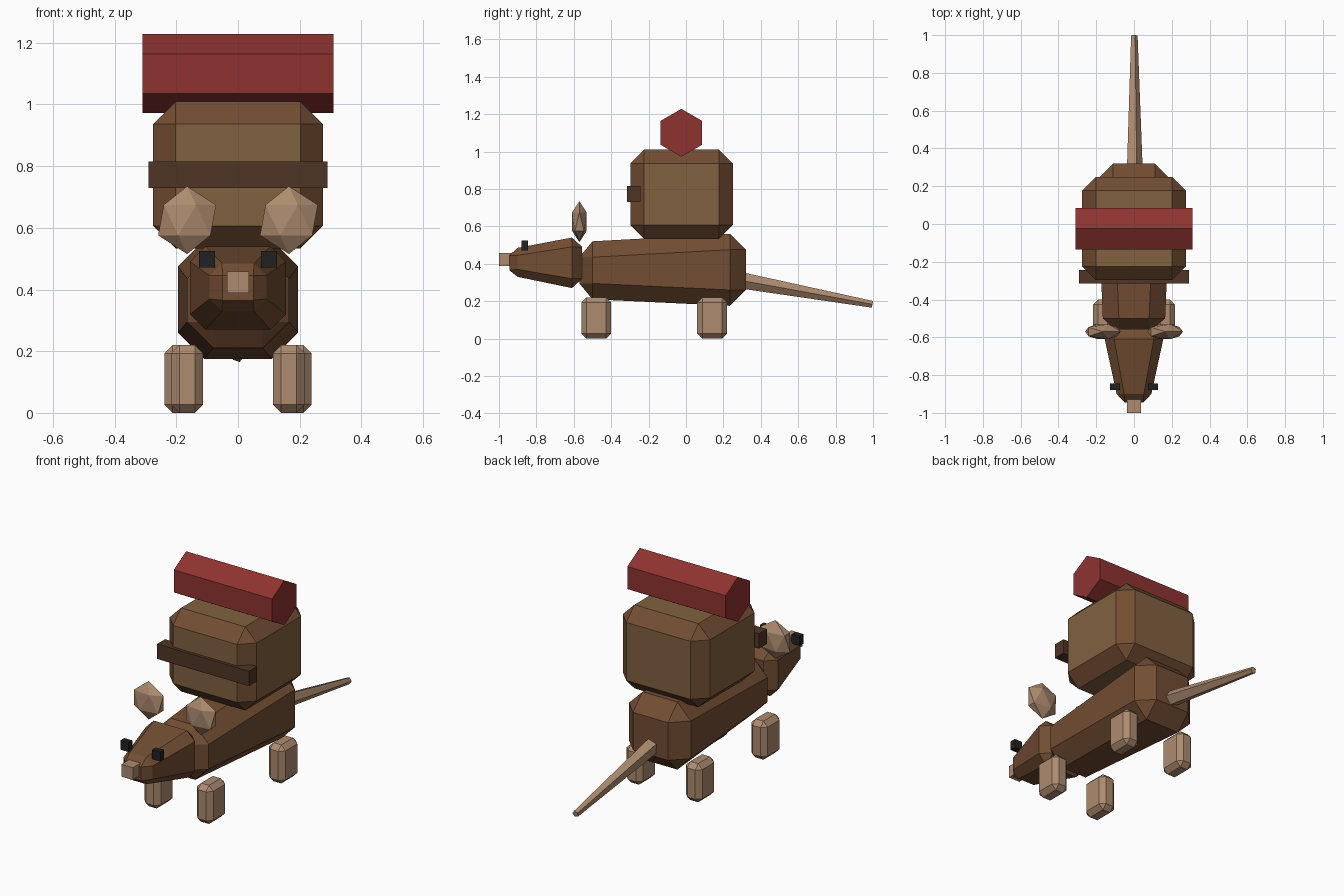
import bpy, bmesh, math
from mathutils import Vector, Matrix

if "Cube" in bpy.data.objects:
    bpy.data.objects.remove(bpy.data.objects["Cube"])


def mat(name, r, g, b):
    m = bpy.data.materials.new(name)
    m.diffuse_color = (r, g, b, 1)
    m.use_nodes = True
    m.node_tree.nodes["Principled BSDF"].inputs["Base Color"].default_value = m.diffuse_color
    return m


FUR = mat("brown_fur", 0.17, 0.075, 0.033)
CANVAS = mat("canvas", 0.22, 0.12, 0.05)
SKIN = mat("skin", 0.42, 0.26, 0.16)
RED = mat("red_cloth", 0.27, 0.033, 0.03)
LEATHER = mat("leather", 0.08, 0.035, 0.018)
BLACK = mat("black", 0.015, 0.015, 0.017)


def add(name, bm, *mats):
    bmesh.ops.recalc_face_normals(bm, faces=bm.faces)
    me = bpy.data.meshes.new(name)
    bm.to_mesh(me)
    bm.free()
    ob = bpy.data.objects.new(name, me)
    bpy.context.collection.objects.link(ob)
    for m in mats:
        me.materials.append(m)
    return ob


def box(name, lo, hi, *mats, chamfer=0):
    lo, hi = Vector(lo), Vector(hi)
    bm = bmesh.new()
    bmesh.ops.create_cube(bm, size=1)
    for v in bm.verts:
        v.co = (lo + hi) / 2 + v.co * (hi - lo)
    ob = add(name, bm, *mats)
    if chamfer:
        b = ob.modifiers.new("chamfer", "BEVEL")
        b.width, b.segments, b.limit_method = chamfer, 1, "NONE"
        b.material = len(mats) - 1
    return ob


def cone(name, p0, p1, r0, r1, sides, spin, m):
    p0, p1 = Vector(p0), Vector(p1)
    d = p1 - p0
    # frame whose local x stays on a world axis across the part
    z = d.normalized()
    x = Vector((1, 0, 0)) if abs(z.x) < 0.5 else Vector((0, 0, 1))
    y = z.cross(x)
    bm = bmesh.new()
    rings = []
    for p, r in ((p0, r0), (p1, r1)):
        angs = [spin + 2 * math.pi * i / sides for i in range(sides)]
        rings.append([bm.verts.new(p + r * (x * math.cos(a) + y * math.sin(a))) for a in angs])
        bm.faces.new(rings[-1])
    for i in range(sides):
        j = (i + 1) % sides
        bm.faces.new((rings[0][i], rings[0][j], rings[1][j], rings[1][i]))
    return add(name, bm, m)


def tapered_block(name, sections, m):
    """Chamfered loft along y; section = (y, half width, z low, z high, chamfer)."""
    bm = bmesh.new()
    rings = []
    for y, w, lo, hi, c in sections:
        pts = [(w, lo + c), (w, hi - c), (w - c, hi), (c - w, hi),
               (-w, hi - c), (-w, lo + c), (c - w, lo), (w - c, lo)]
        rings.append([bm.verts.new((px, y, pz)) for px, pz in pts])
    for a, b in zip(rings, rings[1:]):
        for i in range(8):
            j = (i + 1) % 8
            bm.faces.new((a[i], a[j], b[j], b[i]))
    bm.faces.new(rings[0])
    bm.faces.new(rings[-1])
    bmesh.ops.remove_doubles(bm, verts=bm.verts, dist=0.0005)
    return add(name, bm, m)


# Body and head
tapered_block("body", [(-0.57, 0.08, 0.295, 0.435, 0), (-0.50, 0.165, 0.21, 0.52, 0.085),
                       (0.235, 0.195, 0.175, 0.56, 0.085), (0.32, 0.11, 0.26, 0.475, 0)], FUR)
tapered_block("head", [(-0.555, 0.10, 0.32, 0.49, 0), (-0.61, 0.155, 0.27, 0.54, 0.05),
                       (-0.90, 0.092, 0.33, 0.485, 0.04), (-0.945, 0.05, 0.365, 0.445, 0)], FUR)
box("nose", (-0.036, -1.0, 0.388), (0.036, -0.93, 0.458), SKIN)

# Paired features and legs
for s, side in ((-1, "left"), (1, "right")):
    box(f"eye_{side}", (s * 0.1 - 0.026, -0.88, 0.472), (s * 0.1 + 0.026, -0.845, 0.525), BLACK)
    bm = bmesh.new()
    bmesh.ops.create_icosphere(bm, subdivisions=1, radius=1)
    bmesh.ops.transform(bm, verts=bm.verts, matrix=Matrix.Translation((s * 0.165, -0.57, 0.625))
                        @ Matrix.Diagonal((0.105, 0.046, 0.11, 1)))
    add(f"ear_{side}", bm, SKIN)
    for part, cx, cy in (("front", 0.165, -0.48), ("back", 0.187, 0.14)):
        box(f"{part}_leg_{side}", (s * cx - 0.052, cy - 0.08, 0),
            (s * cx + 0.052, cy + 0.08, 0.22), SKIN, chamfer=0.027)

# Tail
cone("tail", (0, 0.29, 0.312), (0, 0.997, 0.183), 0.046, 0.019, 5, 0, SKIN)

# Backpack, strap and bedroll
box("backpack", (-0.275, -0.297, 0.533), (0.275, 0.25, 1.01), CANVAS, FUR, chamfer=0.073)
box("pack_strap", (-0.29, -0.315, 0.73), (0.29, -0.243, 0.815), LEATHER)
cone("bedroll", (-0.31, -0.025, 1.1), (0.31, -0.025, 1.1), 0.128, 0.128, 6, 0, RED)
